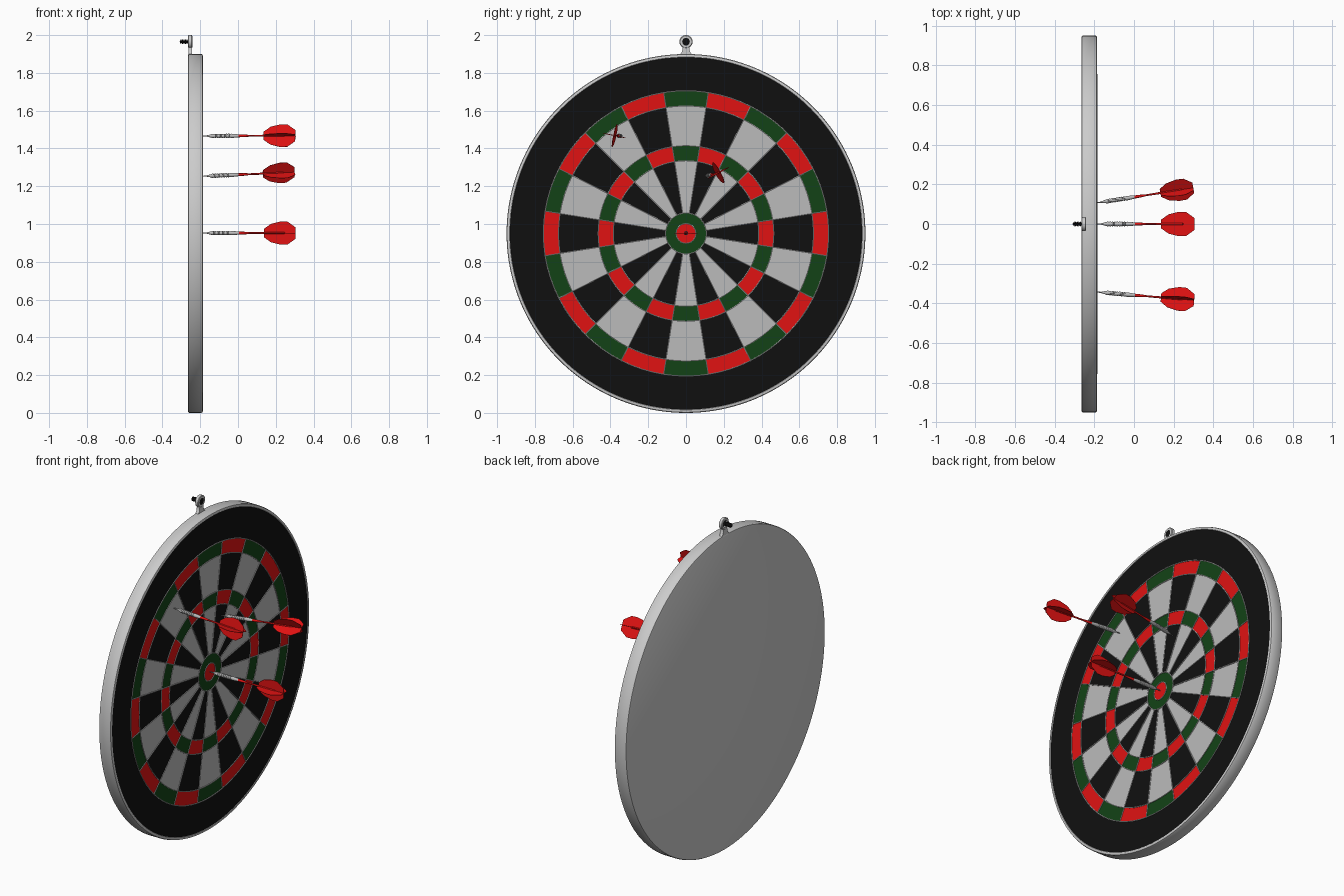
import bpy, bmesh, math
from mathutils import Matrix, Vector

if "Cube" in bpy.data.objects:
    bpy.data.objects.remove(bpy.data.objects["Cube"])

CZ = 0.95          # height of the board centre
FACE = -0.188      # x of the playing face
SEG = 80


def material(name, rgb):
    m = bpy.data.materials.new(name)
    m.diffuse_color = (*rgb, 1)
    m.use_nodes = True
    m.node_tree.nodes["Principled BSDF"].inputs["Base Color"].default_value = m.diffuse_color
    return m


RED = material("red", (0.75, 0.006, 0.006))
GREEN = material("green", (0.006, 0.055, 0.008))
BLACK = material("black", (0.005, 0.005, 0.005))
LIGHT = material("light_grey", (0.5, 0.5, 0.5))
STEEL = material("steel", (0.5, 0.5, 0.5))


def finish(name, bm, mats=(), matrix=None):
    me = bpy.data.meshes.new(name)
    bm.to_mesh(me)
    bm.free()
    ob = bpy.data.objects.new(name, me)
    bpy.context.collection.objects.link(ob)
    for m in mats:
        me.materials.append(m)
    if matrix is not None:
        ob.matrix_world = matrix
    bpy.ops.object.select_all(action='DESELECT')
    ob.select_set(True)
    bpy.context.view_layer.objects.active = ob
    bpy.ops.object.shade_smooth_by_angle(angle=math.radians(35))
    return ob


def lathe(name, prof, segs, mats=(), matrix=None, loop=False):
    """Revolve (x, radius) points around the local x axis."""
    bm = bmesh.new()
    rows = []
    for x, r in prof:
        if r == 0:
            rows.append([bm.verts.new((x, 0, 0))] * segs)
        else:
            rows.append([bm.verts.new((x, r * math.sin(math.tau * k / segs),
                                       r * math.cos(math.tau * k / segs))) for k in range(segs)])
    for i in range(len(rows) if loop else len(rows) - 1):
        a, b = rows[i], rows[(i + 1) % len(rows)]
        for k in range(segs):
            n = (k + 1) % segs
            bm.faces.new(list(dict.fromkeys((a[k], b[k], b[n], a[n]))))
    return finish(name, bm, mats, matrix)


def prism(name, pts, thick, mats, matrix, axis):
    """Extrude a 2D outline; axis 'X' takes (y, z), axis 'Y' takes (x, z)."""
    bm = bmesh.new()
    h = thick / 2
    vs = [bm.verts.new((-h, p, q) if axis == 'X' else (p, -h, q)) for p, q in pts]
    f = bm.faces.new(vs)
    ext = bmesh.ops.extrude_face_region(bm, geom=[f])['geom']
    move = Vector((thick, 0, 0)) if axis == 'X' else Vector((0, thick, 0))
    bmesh.ops.translate(bm, vec=move, verts=[v for v in ext if isinstance(v, bmesh.types.BMVert)])
    bmesh.ops.recalc_face_normals(bm, faces=bm.faces)
    return finish(name, bm, mats, matrix)


def ring(name, r0, r1, mats):
    """Flat ring of 20 sectors alternating between the given materials."""
    bm = bmesh.new()

    def p(r, k):
        a = math.radians(-9) + math.tau * k / SEG
        return bm.verts.new((0, r * math.sin(a), r * math.cos(a)))
    for k in range(SEG):
        vs = [p(r1, k + 1), p(r1, k), p(r0, k)]
        if r0 > 0:
            vs.append(p(r0, k + 1))
        bm.faces.new(vs).material_index = (k // 4) % len(mats)
    bmesh.ops.remove_doubles(bm, verts=bm.verts, dist=1e-5)
    return finish(name, bm, mats, Matrix.Translation((FACE, 0, CZ)))


# board body: rounded rim and flat back
centre = Matrix.Translation((0, 0, CZ))
lathe("board_body", [(-.265, 0), (-.265, .942), (-.263, .947), (-.258, .95), (-.195, .95),
                     (-.188, .947), (-.186, .941), (-.186, .934), (FACE, .932)], 160, (), centre)

# playing face rings
ring("bull_inner", 0, .052, [RED])
ring("bull_outer", .052, .108, [GREEN])
ring("inner_sectors", .108, .385, [LIGHT, BLACK])
ring("triple_ring", .385, .465, [GREEN, RED])
ring("outer_sectors", .465, .675, [LIGHT, BLACK])
ring("double_ring", .675, .755, [GREEN, RED])
ring("border_ring", .755, .934, [BLACK])

# wire rings and spokes
for R in (.052, .108, .385, .465, .675, .755):
    w = .003
    prof = [(-w * math.cos(math.tau * k / 6), R + w * math.sin(math.tau * k / 6)) for k in range(6)]
    lathe("wire_ring", prof, SEG, [STEEL], Matrix.Translation((FACE + .001, 0, CZ)), loop=True)
for k in range(20):
    M = (Matrix.Translation((FACE + .001, 0, CZ)) @ Matrix.Rotation(math.radians(9 + 18 * k), 4, 'X')
         @ Matrix.Rotation(math.radians(-90), 4, 'Y'))
    lathe("wire_spoke", [(.108, 0), (.108, .003), (.757, .003), (.757, 0)], 6, [STEEL], M)

# hanging eyelet with flared neck
EZ = 1.965
lathe("hanger_eye", [(-.011, .031), (-.008, .035), (.008, .035), (.011, .031), (.011, .02), (-.011, .02)],
      32, (), Matrix.Translation((-.253, 0, EZ)), loop=True)
neck = [(-.034, 1.896), (-.023, 1.908), (-.018, 1.925), (-.017, 1.942)]
prism("hanger_neck", neck + [(-y, z) for y, z in reversed(neck)], .02, (),
      Matrix.Translation((-.253, 0, 0)), 'X')

# wall screw with threads
screw = [(-.31, 0), (-.306, .006)]
for k in range(5):
    screw += [(-.302 + k * .008, .013), (-.298 + k * .008, .007)]
screw += [(-.262, .009), (-.25, .021), (-.243, .021), (-.241, .017), (-.241, 0)]
lathe("wall_screw", screw, 20, [BLACK], Matrix.Translation((0, 0, EZ)))


# darts: point, grooved barrel, shaft and four flight blades
def dart(tip, tail, roll):
    tip, tail = Vector(tip), Vector(tail)
    M = (Matrix.Translation(tip) @ (tail - tip).to_track_quat('X', 'Z').to_matrix().to_4x4()
         @ Matrix.Rotation(math.radians(roll), 4, 'X'))
    lathe("dart_point", [(-.01, 0), (0, .002), (.01, .003), (.03, .003), (.03, 0)], 12, [STEEL], M)
    barrel = [(.022, 0), (.022, .004), (.04, .008)]
    for k in range(8):
        x = .05 + k * .012
        barrel += [(x, .0115), (x + .006, .0115), (x + .007, .0095), (x + .011, .0095)]
    barrel += [(.15, .0115), (.19, .008), (.19, 0)]
    lathe("dart_barrel", barrel, 16, [STEEL], M)
    lathe("dart_shaft", [(.188, 0), (.188, .008), (.22, .007), (.25, .0045), (.33, .0055),
                         (.43, .0055), (.435, 0)], 12, [RED], M)
    blade = [(.322, 0), (.322, .022), (.358, .048), (.41, .061), (.448, .06), (.49, .03), (.49, 0)]
    for k in range(4):
        prism("dart_flight", blade, .002, [RED], M @ Matrix.Rotation(k * math.pi / 2, 4, 'X'), 'Y')


dart((-.185, 0, .952), (.305, 0, .952), 0)
dart((-.185, .107, 1.253), (.298, .182, 1.274), 28)
dart((-.185, -.343, 1.466), (.304, -.384, 1.468), -12)
